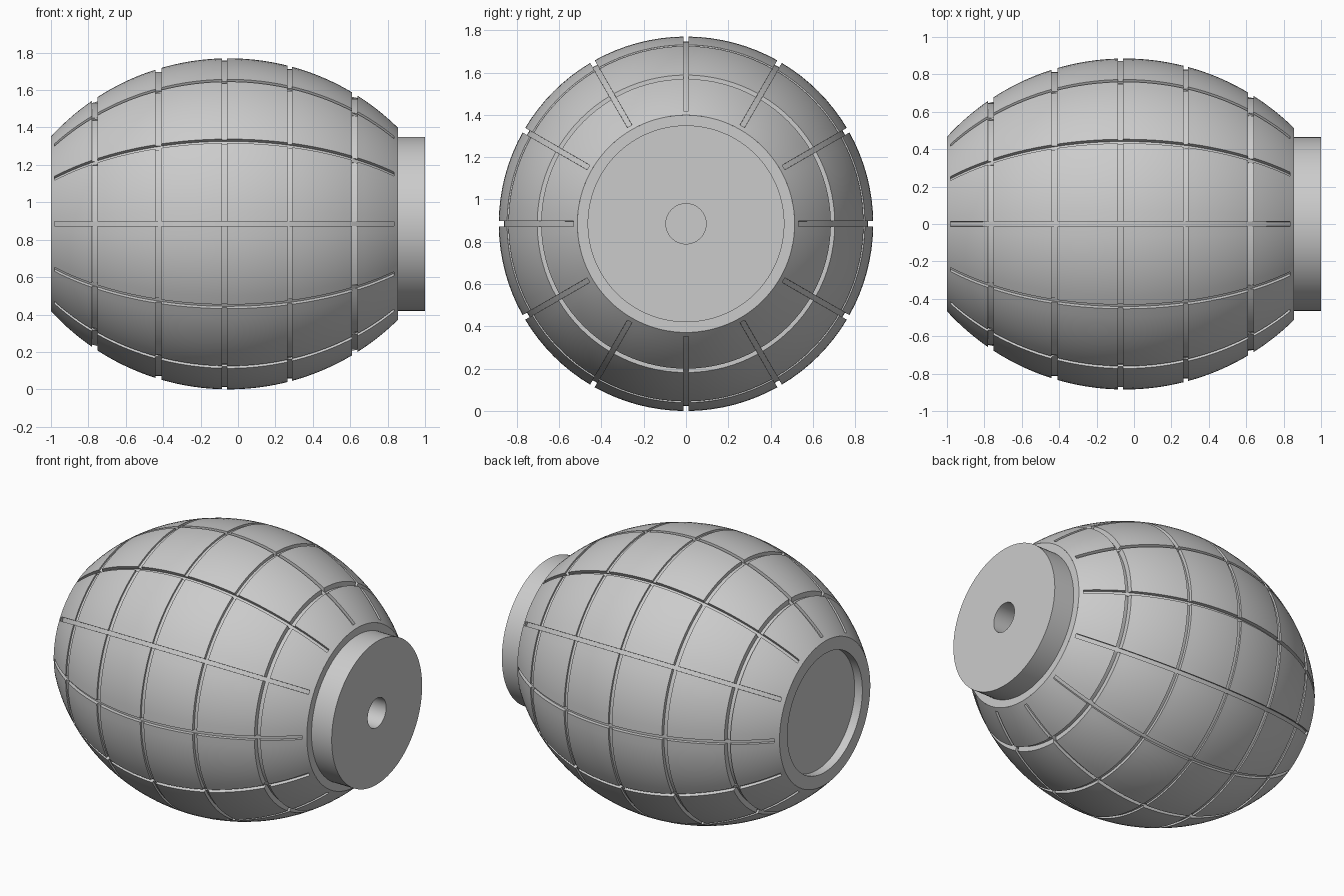
import bpy, bmesh, math

if "Cube" in bpy.data.objects:
    bpy.data.objects.remove(bpy.data.objects["Cube"])

CZ = 0.885                       # height of the long axis
RINGS = [(-0.78, -0.75), (-0.44, -0.41), (-0.085, -0.06), (0.265, 0.29), (0.61, 0.64)]
SLOT_X = (-0.98, 0.835)          # extent of the lengthwise grooves
SLOT_HALF, SLOT_DEPTH = 0.0125, 0.024
SEGS, SUB = 12, 8                # lengthwise grooves, panels between them


def barrel(x):
    return math.sqrt(1.288 ** 2 - (x + 0.05) ** 2) - 0.403


def finish(name, bm):
    mesh = bpy.data.meshes.new(name)
    bm.to_mesh(mesh)
    bm.free()
    ob = bpy.data.objects.new(name, mesh)
    bpy.context.collection.objects.link(ob)
    bpy.ops.object.select_all(action='DESELECT')
    ob.select_set(True)
    bpy.context.view_layer.objects.active = ob
    bpy.ops.object.shade_smooth_by_angle(angle=math.radians(30))
    return ob


def point(x, r, a):
    return (x, r * math.cos(a), CZ + r * math.sin(a))


def lathe(name, profile, n=SEGS * (SUB + 1)):
    bm = bmesh.new()
    loops = []
    for x, r in profile:
        if r == 0:
            loops.append([bm.verts.new(point(x, 0, 0))] * n)
        else:
            loops.append([bm.verts.new(point(x, r, math.tau * j / n)) for j in range(n)])
    for a, b in zip(loops, loops[1:]):
        for j in range(n):
            k = (j + 1) % n
            bm.faces.new(list(dict.fromkeys((a[j], a[k], b[k], b[j]))))
    return finish(name, bm)


def grooved_body():
    # lengthwise stations: every groove edge plus even subdivisions
    marks = sorted([-1.0, 0.855, *SLOT_X] + [x for r in RINGS for x in r])
    xs = []
    for a, b in zip(marks, marks[1:]):
        n = max(1, round((b - a) / 0.035))
        xs += [a + (b - a) * i / n for i in range(n)]
    xs.append(marks[-1])
    cols = SEGS * (SUB + 1)

    def angle(j, x):
        k, t = divmod(j % cols, SUB + 1)
        step = math.tau / SEGS
        half = math.asin(SLOT_HALF / barrel(x))
        return k * step + half + (step - 2 * half) * t / SUB

    def kind(i, j):
        mid = (xs[i] + xs[i + 1]) / 2
        if j % (SUB + 1) == SUB and SLOT_X[0] < mid < SLOT_X[1]:
            return 'slot'
        for n, (a, b) in enumerate(RINGS):
            if a < mid < b:
                return n
        return 'skin'

    bm = bmesh.new()
    cache = {}

    def vert(i, j, t):
        key = (i, j % cols, t)
        if key not in cache:
            x = xs[i]
            r = barrel(x)
            if t == 'slot':
                r -= SLOT_DEPTH
            elif t != 'skin':
                r = min(barrel(RINGS[t][0]), barrel(RINGS[t][1])) - 0.012
            cache[key] = bm.verts.new(point(x, r, angle(j, x)))
        return cache[key]

    for i in range(len(xs) - 1):
        for j in range(cols):
            t = kind(i, j)
            # panel or groove floor
            bm.faces.new([vert(i, j, t), vert(i, j + 1, t),
                          vert(i + 1, j + 1, t), vert(i + 1, j, t)])
            # groove wall across the axis
            if i + 2 < len(xs):
                u = kind(i + 1, j)
                if u != t:
                    bm.faces.new([vert(i + 1, j, t), vert(i + 1, j + 1, t),
                                  vert(i + 1, j + 1, u), vert(i + 1, j, u)])
            # groove wall along the axis
            u = kind(i, (j + 1) % cols)
            if u != t:
                bm.faces.new([vert(i, j + 1, t), vert(i, j + 1, u),
                              vert(i + 1, j + 1, u), vert(i + 1, j + 1, t)])
    return finish("grooved_body", bm)


grooved_body()

# recessed left end
lathe("recessed_end", [(-0.945, 0), (-0.945, 0.385), (-1, 0.385), (-1, barrel(-1))])

# neck with a blind hole on the right end
lathe("neck", [(0.855, barrel(0.855)), (0.855, 0.465), (1, 0.465),
               (1, 0.095), (0.7, 0.095), (0.7, 0)])
